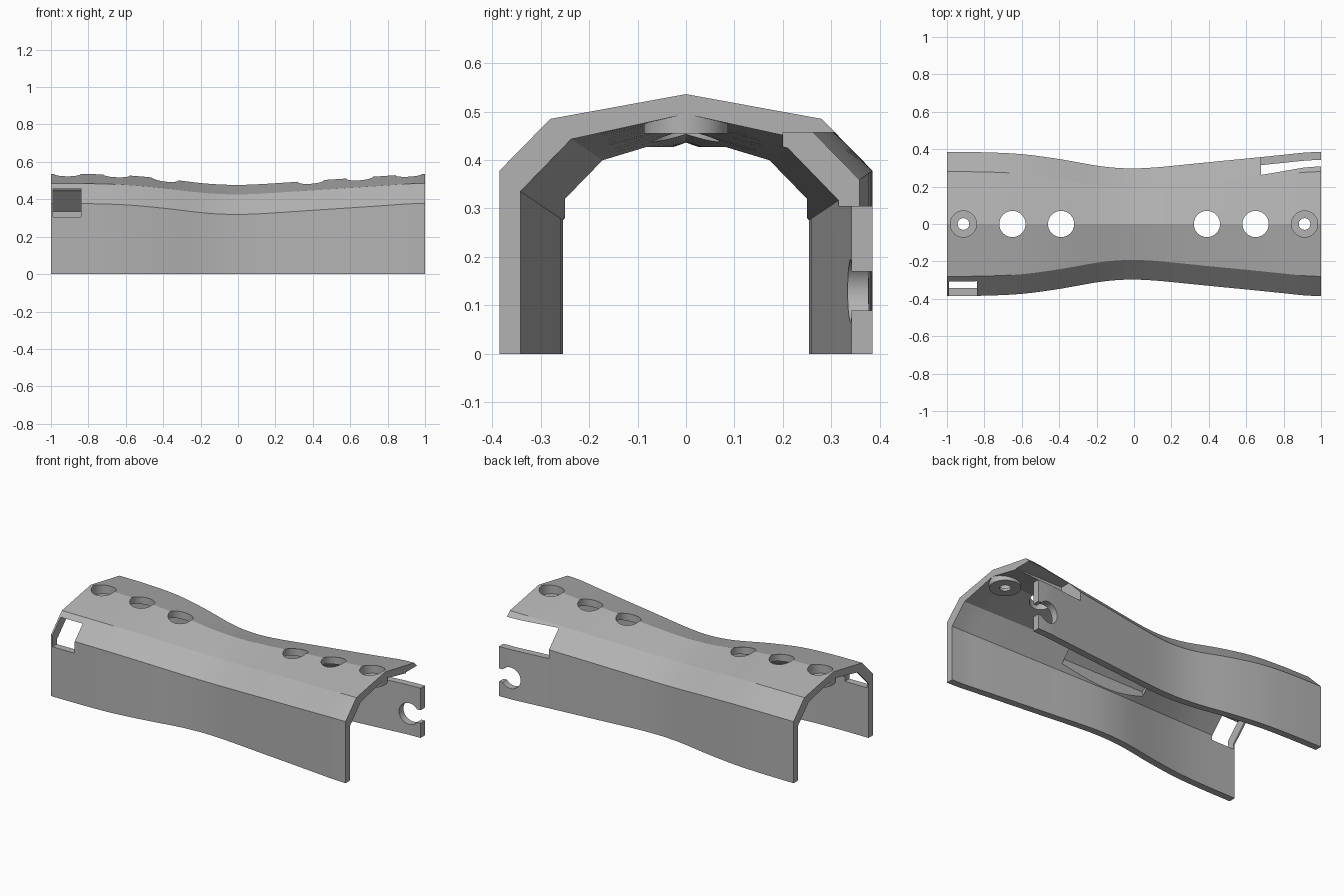
import bpy, bmesh, math

if "Cube" in bpy.data.objects:
    bpy.data.objects.remove(bpy.data.objects["Cube"])

grey = bpy.data.materials.new("plain grey")
grey.diffuse_color = (0.45, 0.45, 0.45, 1)
grey.use_nodes = True
grey.node_tree.nodes["Principled BSDF"].inputs["Base Color"].default_value = grey.diffuse_color


def add_object(name, bm):
    bmesh.ops.recalc_face_normals(bm, faces=bm.faces)
    me = bpy.data.meshes.new(name)
    bm.to_mesh(me)
    bm.free()
    ob = bpy.data.objects.new(name, me)
    me.materials.append(grey)
    bpy.context.collection.objects.link(ob)
    return ob


def loft(name, sections):
    """Closed solid through a list of equal-length point rings."""
    bm = bmesh.new()
    rings = [[bm.verts.new(p) for p in s] for s in sections]
    n = len(rings[0])
    for a, b in zip(rings, rings[1:]):
        for i in range(n):
            j = (i + 1) % n
            bm.faces.new((a[i], a[j], b[j], b[i]))
    bm.faces.new(rings[0])
    bm.faces.new(rings[-1])
    return add_object(name, bm)


def box(name, x0, x1, y0, y1, z0, z1):
    return loft(name, [[(x, y0, z0), (x, y1, z0), (x, y1, z1), (x, y0, z1)]
                       for x in (x0, x1)])


def cylinder(name, x, r, z0, z1):
    ring = [(x + r * math.cos(t * math.tau / 48), r * math.sin(t * math.tau / 48))
            for t in range(48)]
    return loft(name, [[(a, b, z) for a, b in ring] for z in (z0, z1)])


def waist(x):
    """0 at the wide ends, 1 at the narrow middle."""
    pts = [(-1, 0), (-.8, .02), (-.6, .13), (-.4, .43), (-.2, .83), (-.1, .96), (0, 1),
           (.1, .95), (.2, .85), (.4, .62), (.6, .40), (.8, .17), (.92, .03), (1, 0)]
    k = max(i for i in range(len(pts) - 1) if pts[i][0] <= x + 1e-6)
    slope = lambda i: ((pts[min(i + 1, len(pts) - 1)][1] - pts[max(i - 1, 0)][1]) /
                       (pts[min(i + 1, len(pts) - 1)][0] - pts[max(i - 1, 0)][0]))
    (xa, a), (xb, b) = pts[k], pts[k + 1]
    h = xb - xa
    t = (x - xa) / h
    return ((2*t**3 - 3*t*t + 1) * a + (t**3 - 2*t*t + t) * h * slope(k)
            + (3*t*t - 2*t**3) * b + (t**3 - t*t) * h * slope(k + 1))


def arch(x):
    """Cross-section of the shell at x."""
    w = waist(x)
    dy, dz = .088 * w, .059 * w
    outer = [(.385 - dy, 0), (.385 - dy, .378 - dz), (.28 - dy, .485 - dz)]
    inner = [(.342 - dy, 0), (.342 - dy, .335 - dz), (.237 - dy, .443 - dz)]
    ring = outer + [(0, .536 - dz)] + [(-y, z) for y, z in outer[::-1]]
    ring += [(-y, z) for y, z in inner] + [(0, .495 - dz)] + inner[::-1]
    return [(x, y, z) for y, z in ring]


# arched shell with a narrow waist
shell = loft("arched_shell", [arch(-1 + i / 20) for i in range(41)])


def apply_bool(tool, op):
    m = shell.modifiers.new(op, 'BOOLEAN')
    m.object, m.operation, m.solver = tool, op, 'EXACT'
    bpy.context.view_layer.objects.active = shell
    bpy.ops.object.modifier_apply(modifier=m.name)
    bpy.data.objects.remove(tool)


# shallow pocket inside the waist, one per side
for s in (1, -1):
    prof = [(.25, .24), (.25, .353), (.17, .427), (.02, .427), (.02, .24)]
    apply_bool(loft("pocket_cutter", [[(x, s * y, z) for y, z in prof] for x in (-.27, .3)]),
               'DIFFERENCE')

# screw bosses under the roof with counterbored holes, then vent holes
for s in (1, -1):
    apply_bool(cylinder("screw_boss", s * .912, .087, .455, .505), 'UNION')
    apply_bool(cylinder("counterbore", s * .912, .07, .472, .7), 'DIFFERENCE')
    apply_bool(cylinder("screw_hole", s * .912, .031, .4, .7), 'DIFFERENCE')
    for x in (.39, .65):
        apply_bool(cylinder("vent_hole", s * x, .07, .3, .7), 'DIFFERENCE')

# front window and open back slot at the shoulders
apply_bool(box("window_cutter", -.99, -.84, -.5, -.2, .305, .457), 'DIFFERENCE')
apply_bool(box("slot_cutter", .68, 1.1, .2, .5, .305, .457), 'DIFFERENCE')

# keyhole notch in the back wall
circle = [(.925 + .065 * math.cos(t * math.tau / 40), .13 + .065 * math.sin(t * math.tau / 40))
          for t in range(40)]
apply_bool(loft("notch_circle", [[(x, y, z) for x, z in circle] for y in (.25, .5)]), 'DIFFERENCE')
apply_bool(box("notch_slot", .93, 1.1, .25, .5, .09, .17), 'DIFFERENCE')

# smooth the sweep, keep the ridges sharp
bpy.ops.object.select_all(action='DESELECT')
shell.select_set(True)
bpy.context.view_layer.objects.active = shell
bpy.ops.object.shade_smooth_by_angle(angle=math.radians(10))
